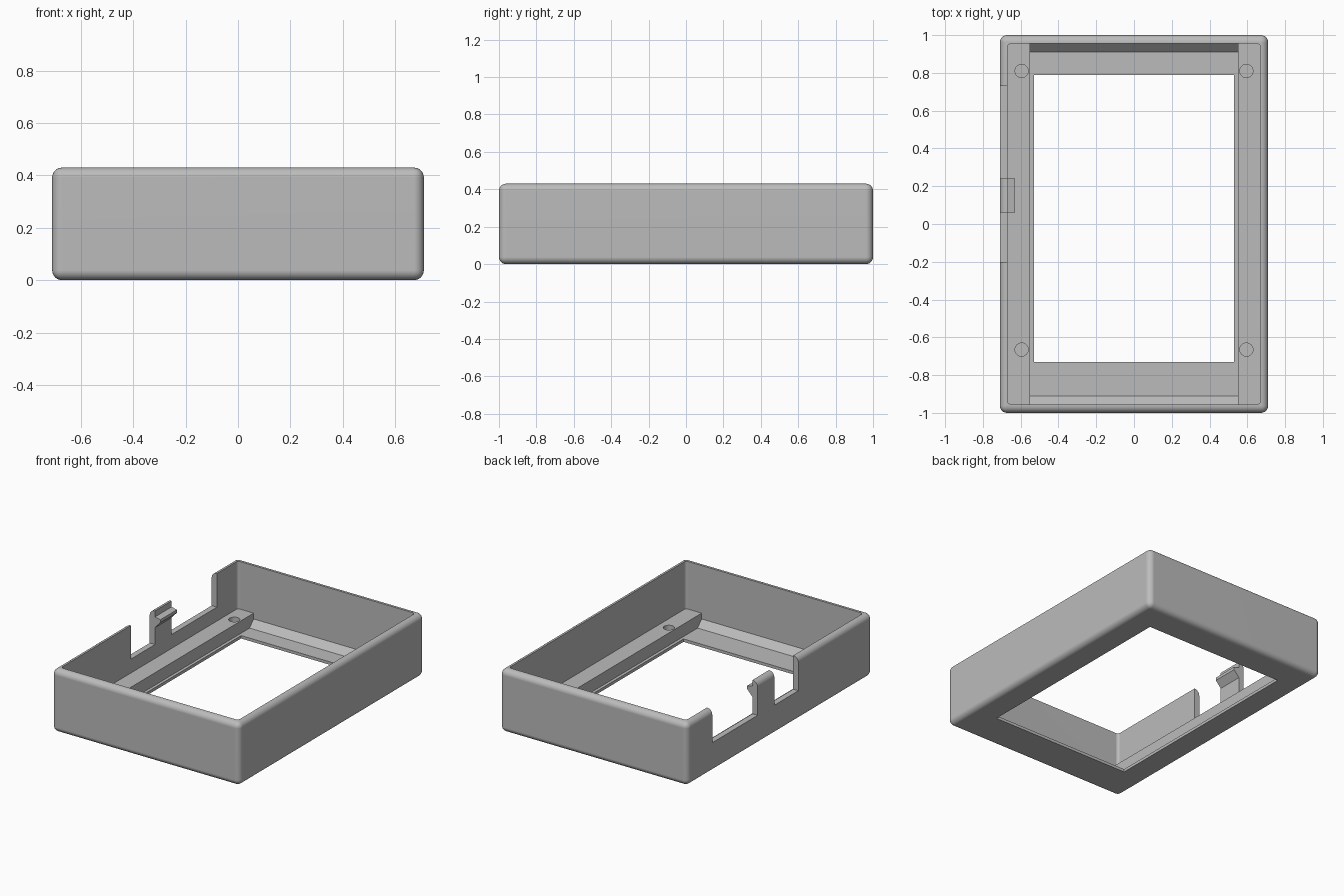
import bpy, bmesh, math
from mathutils import Matrix, Vector

if "Cube" in bpy.data.objects:
    bpy.data.objects.remove(bpy.data.objects["Cube"], do_unlink=True)

grey = bpy.data.materials.new("plain grey")
grey.use_nodes = True
grey.diffuse_color = (0.5, 0.5, 0.5, 1)
grey.node_tree.nodes["Principled BSDF"].inputs["Base Color"].default_value = grey.diffuse_color


def to_object(name, bm):
    bmesh.ops.recalc_face_normals(bm, faces=bm.faces[:])
    mesh = bpy.data.meshes.new(name)
    bm.to_mesh(mesh)
    bm.free()
    mesh.materials.append(grey)
    obj = bpy.data.objects.new(name, mesh)
    bpy.context.collection.objects.link(obj)
    return obj


def box(name, low, high, radius=0, upright_only=False, segments=6):
    """Box between two corners, with optional rounded edges."""
    low, high = Vector(low), Vector(high)
    bm = bmesh.new()
    bmesh.ops.create_cube(bm, size=1)
    for v in bm.verts:
        v.co = Vector(((v.co[i] + 0.5) * (high[i] - low[i]) + low[i]) for i in range(3))
    if radius:
        edges = [e for e in bm.edges if not upright_only
                 or abs(e.verts[0].co.z - e.verts[1].co.z) > 0.01]
        bmesh.ops.bevel(bm, geom=edges, offset=radius, segments=segments,
                        profile=0.5, affect='EDGES', clamp_overlap=True)
    return to_object(name, bm)


def prism(name, points, step):
    """Flat outline pushed along a vector."""
    bm = bmesh.new()
    face = bm.faces.new([bm.verts.new(p) for p in points])
    pushed = bmesh.ops.extrude_face_region(bm, geom=[face])["geom"]
    bmesh.ops.translate(bm, vec=step, verts=[g for g in pushed if isinstance(g, bmesh.types.BMVert)])
    return to_object(name, bm)


def peg(name, x, y, z0, z1, radius):
    bm = bmesh.new()
    bmesh.ops.create_cone(bm, cap_ends=True, segments=32, radius1=radius, radius2=radius,
                          depth=z1 - z0, matrix=Matrix.Translation((x, y, (z0 + z1) / 2)))
    return to_object(name, bm)


def cut(target, cutter):
    """Subtract the cutter for good, then drop it."""
    cutter.hide_render = True
    mod = target.modifiers.new("cut", 'BOOLEAN')
    mod.operation, mod.solver, mod.object = 'DIFFERENCE', 'EXACT', cutter
    bpy.context.view_layer.objects.active = target
    bpy.ops.object.modifier_apply(modifier=mod.name)
    bpy.data.objects.remove(cutter, do_unlink=True)


# Sizes
HX, HY, TOP = 0.71, 1.0, 0.43
IX, IY = 0.67, 0.955
RAIL_X, RAIL_Z, FLOOR = 0.55, 0.105, 0.02

# Rounded outer body
case = box("case_shell", (-HX, -HY, 0), (HX, HY, TOP), 0.038)

# Main cavity above the side rails
cut(case, box("cavity", (-IX, -IY, RAIL_Z), (IX, IY, 0.6), 0.02, True, 4))

# Lower channel between the rails, sloped at both ends
half = [(0.91, FLOOR), (IY, 0.065), (IY, 0.15)]
outline = [(-RAIL_X, y, z) for y, z in half] + [(-RAIL_X, -y, z) for y, z in reversed(half)]
cut(case, prism("channel", outline, (2 * RAIL_X, 0, 0)))

# Window through the floor
cut(case, box("window", (-0.53, -0.73, -0.1), (0.53, 0.79, 0.2)))

# Two notches that leave a tab in the right wall
for y0, y1 in ((-0.2, 0.06), (0.24, 0.73)):
    cut(case, box("notch", (-0.8, y0, 0.2), (-0.6, y1, 0.6)))

# Screw holes in the rails
for x in (-0.595, 0.595):
    for y in (-0.665, 0.81):
        cut(case, peg("screw_hole", x, y, 0.03, 0.2, 0.035))

# Snap hook on the inside of the tab
hook = prism("snap_hook", [(x, 0.06, z) for x, z in
             ((-0.675, 0.39), (-0.63, 0.38), (-0.63, 0.36), (-0.675, 0.31))], (0, 0.18, 0))

# Smooth the rounded edges, keep the rest crisp
bpy.ops.object.select_all(action='DESELECT')
case.select_set(True)
bpy.context.view_layer.objects.active = case
bpy.ops.object.shade_smooth_by_angle(angle=math.radians(30))
weighted = case.modifiers.new("even_shading", 'WEIGHTED_NORMAL')
weighted.keep_sharp = True
